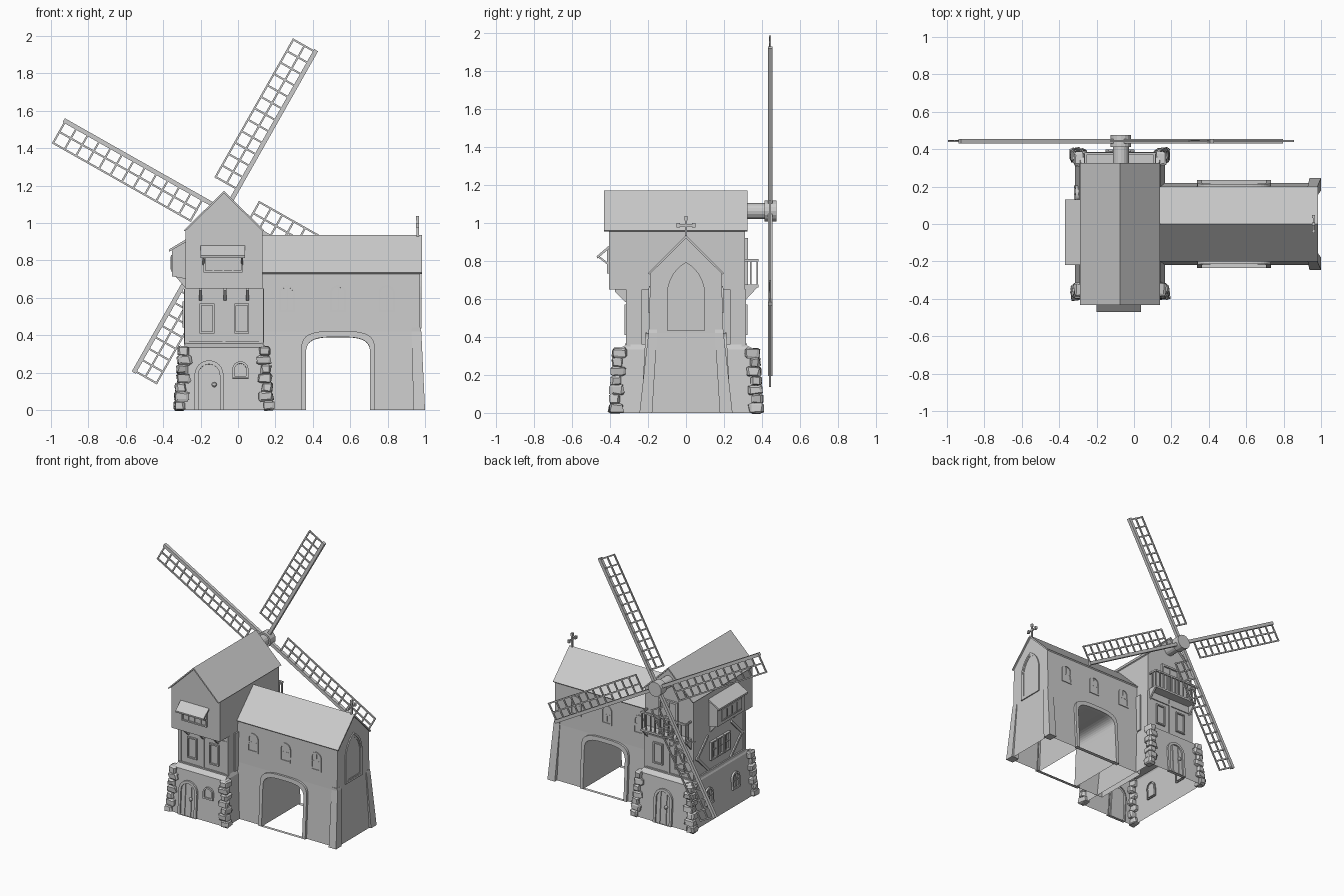
import bpy, bmesh, math, random
from mathutils import Matrix, Vector

if "Cube" in bpy.data.objects:
    bpy.data.objects.remove(bpy.data.objects["Cube"])
random.seed(4)
TX = -0.075                                   # tower centre line
BASE = Matrix(((1, 0, 0, 0), (0, 0, -1, 0), (0, 1, 0, 0), (0, 0, 0, 1)))


def wall(x, y, deg, lean=0.0):
    """Frame on a wall: u along it, v up, w outward (0 front, 90 right, 180 back, 270 left)."""
    return (Matrix.Translation((x, y, 0)) @ Matrix.Rotation(math.radians(deg), 4, 'Z')
            @ BASE @ Matrix.Rotation(-lean, 4, 'X'))


def finish(name, bm, M=Matrix()):
    bmesh.ops.remove_doubles(bm, verts=bm.verts, dist=1e-5)
    bmesh.ops.transform(bm, matrix=M, verts=bm.verts)
    bmesh.ops.recalc_face_normals(bm, faces=bm.faces)
    me = bpy.data.meshes.new(name)
    bm.to_mesh(me)
    bm.free()
    ob = bpy.data.objects.new(name, me)
    bpy.context.collection.objects.link(ob)
    return ob


def prism(name, M, pts, w0, w1):
    bm = bmesh.new()
    f = bm.faces.new([bm.verts.new((u, v, w0)) for u, v in pts])
    r = bmesh.ops.extrude_face_region(bm, geom=[f])
    vs = [g for g in r['geom'] if isinstance(g, bmesh.types.BMVert)]
    bmesh.ops.translate(bm, verts=vs, vec=(0, 0, w1 - w0))
    return finish(name, bm, M)


def box(name, M, u0, u1, v0, v1, w0, w1):
    return prism(name, M, [(u0, v0), (u1, v0), (u1, v1), (u0, v1)], w0, w1)


def beam(name, M, a, b, t, w0, w1):
    a, b = Vector(a), Vector(b)
    d = (b - a).normalized() * t / 2
    n = Vector((-d.y, d.x))
    return prism(name, M, [a - n, b - n, b + n, a + n], w0, w1)


def ring(name, M, outer, inner, w0, w1):
    bm = bmesh.new()
    loops = [[bm.verts.new((u, v, w)) for u, v in p]
             for p, w in ((outer, w0), (outer, w1), (inner, w1), (inner, w0))]
    n = len(outer)
    for a, b in zip(loops, loops[1:]):
        for i in range(n):
            j = (i + 1) % n
            bm.faces.new((a[i], a[j], b[j], b[i]))
    return finish(name, bm, M)


def loft(name, rects, cap_bottom=True):
    """Stack of rectangles (x0, x1, y0, y1, z)."""
    bm = bmesh.new()
    ls = [[bm.verts.new(p) for p in ((a, c, z), (b, c, z), (b, d, z), (a, d, z))]
          for a, b, c, d, z in rects]
    for p, q in zip(ls, ls[1:]):
        for i in range(4):
            bm.faces.new((p[i], p[(i + 1) % 4], q[(i + 1) % 4], q[i]))
    if cap_bottom:
        bm.faces.new(ls[0])
    bm.faces.new(ls[-1])
    return finish(name, bm)


def arch(u, v0, v1, w, rise, style='round', n=12):
    h, s = w / 2, v1 - rise
    pts = [(u - h, v0), (u + h, v0)]
    if rise == 0:
        return pts + [(u + h, v1), (u - h, v1)]
    if style == 'pointed':
        arc = [(-h + w * math.cos(math.pi * i / 18), s + rise * math.sin(math.pi * i / 18) / math.sin(math.pi / 3))
               for i in range(7)]
        return pts + [(u + a, b) for a, b in arc] + [(u - a, b) for a, b in arc[-2::-1]]
    e = 0.6 if style == 'square' else 1
    for i in range(n + 1):
        c, k = math.cos(math.pi * i / n), math.sin(math.pi * i / n)
        pts.append((u + h * math.copysign(abs(c) ** e, c), s + rise * max(k, 0) ** e))
    return pts


def opening(name, M, u, v0, v1, w, rise, t=0.012, depth=0.014, cols=2, rows=2, style='round', sill=True):
    """Raised frame, pane and glazing bars."""
    b = v0 + t if sill else v0
    inner = arch(u, b, v1 - t, w - 2 * t, max(rise - t, 0), style)
    ring(name + '_frame', M, arch(u, v0, v1, w, rise, style), inner, -0.01, depth)
    prism(name + '_panel', M, inner, -0.01, 0.003)
    for i in range(1, cols):
        x = u - w / 2 + w * i / cols
        box(name + '_mullion', M, x - .004, x + .004, b, v1 - t, 0, .009)
    for i in range(1, rows):
        z = v0 + (v1 - v0) * i / rows
        box(name + '_bar', M, u - w / 2 + t, u + w / 2 - t, z - .004, z + .004, 0, .009)


# tower: battered base (open underneath), middle storey, jettied top storey and roof
loft('tower_base', [(TX - .24, TX + .24, -.385, .385, 0), (TX - .217, TX + .217, -.362, .362, .335),
                    (TX - .205, TX + .205, -.31, .31, .36)], False)
loft('tower_middle', [(-.28, .13, -.31, .31, .34), (-.28, .13, -.31, .31, .66)])
loft('tower_top', [(-.28, .13, -.405, .31, .65), (-.28, .13, -.405, .31, .965), (TX, TX, -.405, .31, 1.16)])
prism('tower_roof', wall(0, 0, 0), [(-.29, .96), (-.283, .955), (TX, 1.158), (.133, .955), (.14, .96), (TX, 1.172)],
      -.325, .432)

# rough corner stones
for sx in (-1, 1):
    for sy in (-1, 1):
        for k in range(7):
            z = .024 + k * .0485
            t, lx, ly = z / .34, .045 + .02 * (k % 2), .065 - .02 * (k % 2)
            bm = bmesh.new()
            bmesh.ops.create_cube(bm, size=1)
            bmesh.ops.bevel(bm, geom=bm.edges[:], offset=.16, segments=1, affect='EDGES')
            for v in bm.verts:
                v.co += Vector([random.uniform(-.09, .09) for _ in range(3)])
            c = Vector((TX + sx * (.262 - .024 * t - lx / 2), sy * (.403 - .023 * t - ly / 2), z))
            finish('corner_stone', bm, Matrix.Translation(c) @ Matrix.Diagonal((lx + .01, ly + .01, .05, 1)))

# ground floor doors, niche and side windows
F, B = wall(0, -.385, 0, .065), wall(0, .385, 180, .065)
L0 = wall(TX - .24, 0, 270, .065)
for M, u in ((F, -.155), (B, -TX)):
    opening('door', M, u, 0, .265, .155, .078, .02, cols=3, rows=1, sill=False)
    bm = bmesh.new()
    bmesh.ops.create_uvsphere(bm, u_segments=8, v_segments=6, radius=.014)
    finish('door_knob', bm, M @ Matrix.Translation((u + .028, .135, .012)))
opening('niche', F, .013, .17, .26, .085, .042, cols=1, rows=1)
for u in (-.16, .16):
    opening('base_window', L0, u, .13, .255, .09, .045)

# middle storey timber frame and windows
FM, BM, LM, RM = wall(0, -.31, 0), wall(0, .31, 180), wall(-.28, 0, 270), wall(.13, 0, 90)
for M, s in ((FM, 1), (BM, -1)):
    for u in (-.145, .0, .145):
        box('timber_post', M, s * TX + u - .008, s * TX + u + .008, .35, .65, 0, .007) if u == 0 else None
    box('timber_rail', M, s * TX - .2, s * TX + .2, .35, .365, 0, .01)
    box('timber_rail', M, s * TX - .2, s * TX + .2, .6, .615, 0, .007)
    for d in (-.09, .095):
        opening('tower_window', M, s * TX + d, .41, .57, .08, 0, .01, cols=1, rows=1)
for sx in (-1, 1):
    for sy in (-1, 1):
        x, y = TX + sx * .198, sy * .303
        loft('corner_post', [(x - .012, x + .012, y - .012, y + .012, z) for z in (.35, .65)])
box('side_rail', LM, -.3, .3, .35, .37, 0, .01)
for u in (-.08, 0, .08):
    opening('side_window', LM, u, .44, .58, .075, 0, .01, .018)
for s in (-1, 1):
    beam('side_brace', LM, (s * .13, .37), (s * .28, .52), .018, 0, .01)
    beam('side_brace', LM, (s * .28, .50), (s * .14, .64), .018, 0, .01)
box('side_panel', RM, -.235, .235, .36, .65, 0, .01)

# jetty brackets
R = wall(0, 0, 90)
for x in (-.2, -.07, .05):
    prism('jetty_bracket', R, [(-.305, .655), (-.375, .655), (-.375, .64), (-.32, .585), (-.305, .585)], x - .008, x + .008)

# front awning window
FT = wall(0, -.405, 0)
opening('loft_window', FT, -.08, .735, .86, .21, 0, .01, .012, cols=4, rows=1)
prism('awning', R, [(-.4, .885), (-.47, .825), (-.468, .812), (-.4, .868)], -.2, .038)
for x in (-.185, .022):
    beam('awning_strut', R, (-.405, .78), (-.46, .822), .01, x - .005, x + .005)

# left bay with lean-to roof and brace below
W = wall(0, 0, 0)
prism('bay', W, [(-.275, .70), (-.352, .715), (-.352, .86), (-.275, .905)], -.12, .21)
prism('bay_roof', W, [(-.275, .9), (-.37, .845), (-.37, .858), (-.275, .915)], -.13, .22)
for y in (-.1, .18):
    prism('bay_bracket', W, [(-.278, .72), (-.34, .72), (-.278, .65)], y - .008, y + .008)
opening('bay_window', wall(-.352, 0, 270), .045, .74, .83, .24, 0, .01, .006, cols=4, rows=1)

# rear balcony with balustrade and door
box('balcony_floor', BM, .075 - .19, .075 + .19, .66, .675, 0, .072)
box('balcony_handrail', BM, -.115, .265, .797, .81, .058, .072)
for i in range(11):
    u = -.11 + i * .037
    box('baluster', BM, u - .004, u + .004, .67, .8, .06, .07)
for u in (-.11, .26):
    box('balcony_side_rail', BM, u - .005, u + .005, .797, .81, 0, .06)
    box('balcony_baluster', BM, u - .004, u + .004, .67, .8, .028, .036)
    prism('balcony_bracket', wall(0, .31, 90), [(0, .66), (.065, .66), (0, .59)], -u - .007, -u + .007)
opening('balcony_door', BM, .075, .675, .92, .16, 0, .014, .016, cols=2, rows=1)

# hall with passage cut through it
hall = loft('hall', [(.12, .985, -.218, .218, 0), (.12, .974, -.195, .195, .42), (.12, .974, -.188, .188, .735),
                     (.12, .974, 0, 0, .92)])
cutter = prism('passage_cutter', W, arch(.535, -.1, .39, .345, .1, 'square', 20), -.5, .5)
mod = hall.modifiers.new('passage', 'BOOLEAN')
mod.object, mod.operation, mod.solver = cutter, 'DIFFERENCE', 'EXACT'
dg = bpy.context.evaluated_depsgraph_get()
bm = bmesh.new()
bm.from_mesh(bpy.data.meshes.new_from_object(hall.evaluated_get(dg)))
bmesh.ops.delete(bm, geom=[f for f in bm.faces if all(v.co.z < .001 for v in f.verts)], context='FACES_ONLY')
hall.modifiers.clear()
bm.to_mesh(hall.data)
bm.free()
bpy.data.objects.remove(cutter)
prism('hall_roof', R, [(-.2, .735), (-.193, .728), (0, .92), (.193, .728), (.2, .735), (0, .935)], .13, .985)

# passage surrounds and hall windows, both long sides
for deg, s in ((0, 1), (180, -1)):
    M = wall(0, -s * .218, deg, .055)
    ring('passage_surround', M, arch(s * .535, 0, .422, .395, .115, 'square', 20),
         arch(s * .535, 0, .39, .343, .1, 'square', 20), -.01, .018)
    for x in (.262, .535, .795):
        opening('hall_window', wall(0, -s * .192, deg, .015), s * x, .525, .668, .09, .045)

# end buttresses, gable window and cross
for s in (-1, 1):
    y = [sorted((s * a, s * b)) for a, b in ((.178, .245), (.152, .198))]
    loft('buttress', [(.938, 1.0, *y[0], 0), (.928, .98, *y[1], .42), (.93, .975, *y[1], .44)])
opening('gable_window', wall(.974, 0, 90), 0, .435, .795, .2, .17, .016, .008, cols=1, rows=1, style='pointed')
ring('gable_moulding', wall(.974, 0, 90), arch(0, .451, .777, .168, .155, 'pointed'),
     arch(0, .461, .763, .148, .145, 'pointed'), 0, .006)
box('cross_post', R, -.006, .006, .92, 1.03, .955, .967)
box('cross_arm', R, -.04, .04, .982, .993, .956, .966)
for u, v in ((-.04, .9875), (.04, .9875), (0, 1.025)):
    box('cross_tip', R, u - .009, u + .009, v - .011, v + .011, .953, .969)

# windshaft and hub
for name, r, y0, y1 in (('windshaft', .042, .3, .44), ('hub', .055, .412, .477)):
    bm = bmesh.new()
    bmesh.ops.create_cone(bm, cap_ends=True, segments=16, radius1=r, radius2=r, depth=y1 - y0)
    ob = finish(name, bm, Matrix.Translation((-.07, (y0 + y1) / 2, 1.062)) @ BASE)

# four lattice sails
for k in range(4):
    M = Matrix.Translation((-.07, .443, 1.062)) @ BASE @ Matrix.Rotation(math.radians(60.5 + 90 * k), 4, 'Z')
    box('sail_stock', M, 0, .99, -.012, .012, -.012, .012)
    for v in (.066, .134):
        box('sail_rail', M, .13, .985, v - .005, v + .005, -.005, .005)
    for i in range(13):
        u = .136 + i * .0703
        box('sail_rung', M, u - .005, u + .005, 0, .138, -.0045, .0045)
